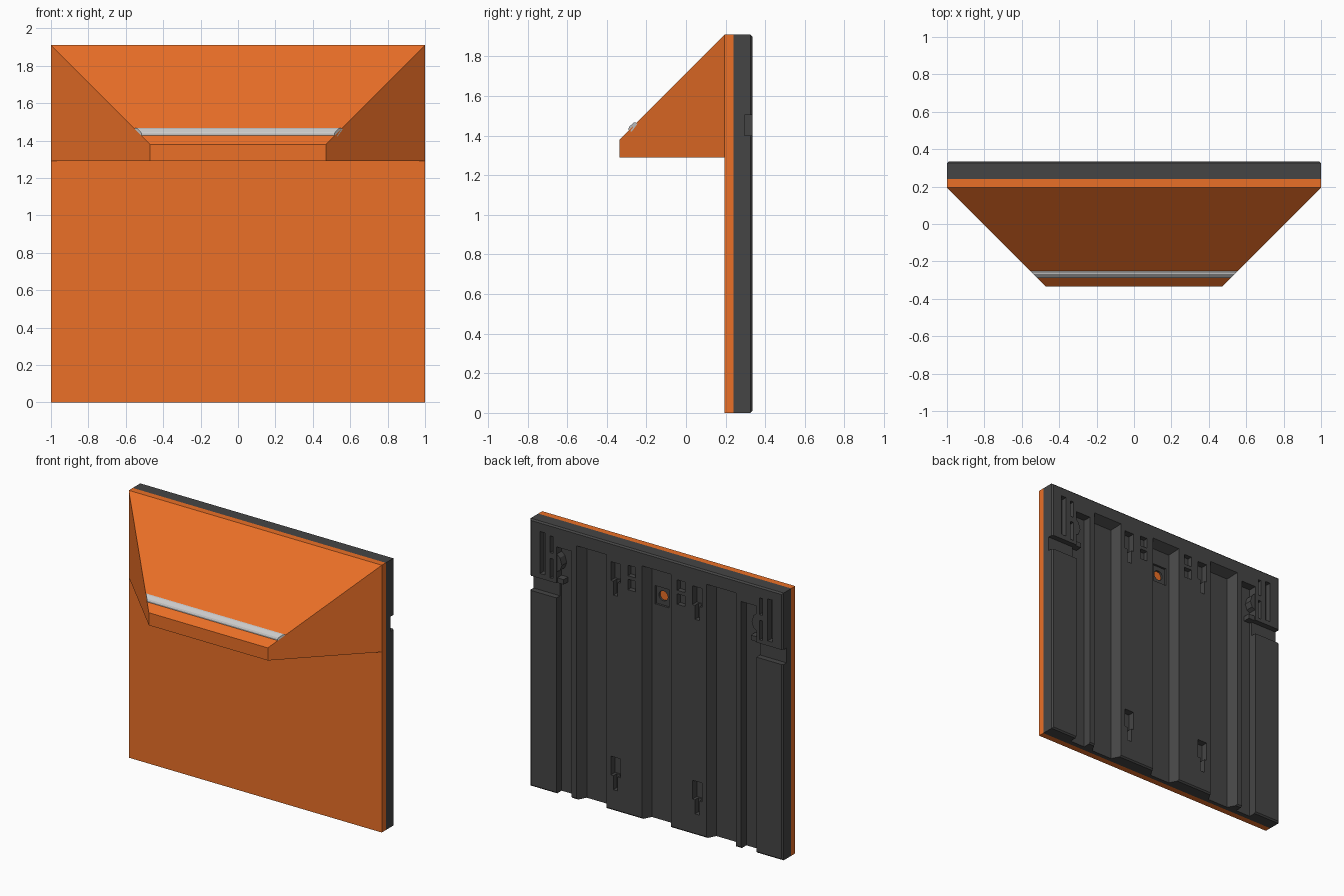
import bpy, bmesh, math
from mathutils import Matrix

if "Cube" in bpy.data.objects:
    bpy.data.objects.remove(bpy.data.objects["Cube"])


def material(name, rgb):
    m = bpy.data.materials.new(name)
    m.diffuse_color = (*rgb, 1)
    m.use_nodes = True
    m.node_tree.nodes["Principled BSDF"].inputs["Base Color"].default_value = m.diffuse_color
    return m


orange = material("orange", (0.83, 0.16, 0.02))
dark = material("dark_grey", (0.06, 0.06, 0.06))


def make(name, bm, mat=None):
    bmesh.ops.recalc_face_normals(bm, faces=bm.faces[:])
    me = bpy.data.meshes.new(name)
    bm.to_mesh(me)
    bm.free()
    ob = bpy.data.objects.new(name, me)
    bpy.context.collection.objects.link(ob)
    if mat:
        me.materials.append(mat)
    return ob


def loft(name, rings, mat=None):
    """Join equal-length rings of points into a closed solid."""
    bm = bmesh.new()
    vs = [[bm.verts.new(p) for p in r] for r in rings]
    n = len(rings[0])
    bm.faces.new(vs[0])
    bm.faces.new(vs[-1])
    for a, b in zip(vs, vs[1:]):
        for i in range(n):
            j = (i + 1) % n
            bm.faces.new((a[i], a[j], b[j], b[i]))
    return make(name, bm, mat)


def rect(x0, x1, z0, z1, y):
    return [(x0, y, z0), (x1, y, z0), (x1, y, z1), (x0, y, z1)]


def box(name, x0, x1, y0, y1, z0, z1, mat=None):
    return loft(name, [rect(x0, x1, z0, z1, y0), rect(x0, x1, z0, z1, y1)], mat)


FRONT, PANEL, JOIN, BACK, TOP = -0.335, 0.195, 0.24, 0.335, 1.91

# Front panel
box("front_panel", -1, 1, PANEL, JOIN, 0, TOP, orange)


# Sloped hood: its ends follow 45 degree planes
def half_width(y):
    return 0.47 + (y - FRONT)


def hood_section(profile, name, mat=None):
    return loft(name, [[(s * half_width(y), y, z) for y, z in profile]
                       for s in (-1, 1)], mat)


hood_section([(FRONT, 1.29), (PANEL, 1.29), (PANEL, TOP), (FRONT, 1.38)], "hood", orange)

# Grey rounded bar lying across the slope
hood_section([(-0.275, 1.42), (-0.289, 1.427), (-0.29, 1.437), (-0.285, 1.447),
              (-0.266, 1.465), (-0.256, 1.467), (-0.245, 1.46)], "slope_bar")

# Back plate with chamfered rim
c = 0.01
back = loft("back_plate", [rect(-1, 1, 0, TOP, JOIN), rect(-1, 1, 0, TOP, BACK - c),
                           rect(-1 + c, 1 - c, c, TOP - c, BACK)], dark)
cutters = []


def recess(x0, x1, z0, z1, floor, slope=0.0, open_bottom=False):
    """Pocket in the back plate, with sloping sides if slope is given."""
    out = 0.02
    k = slope * (1 + out / (BACK - floor)) if slope else 0
    zb = z0 - 0.05 if open_bottom else z0
    zi = zb if open_bottom else z0 + slope
    o = k - slope
    cutters.append(loft("cutter", [
        rect(x0 + slope, x1 - slope, zi, z1 - slope, floor),
        rect(x0 - o, x1 + o, zb if open_bottom else zb - o, z1 + o, BACK + out)]))


# Centre channel with screw pocket and through hole
recess(-0.115, 0.115, 0, 1.81, 0.27, 0.035, True)
recess(-0.055, 0.055, 1.53, 1.66, 0.255)
bm = bmesh.new()
bmesh.ops.create_cone(bm, cap_ends=True, segments=20, radius1=0.035, radius2=0.035, depth=0.08,
                      matrix=Matrix.Translation((0, 0.27, 1.595)) @ Matrix.Rotation(math.pi / 2, 4, 'X'))
cutters.append(make("cutter", bm))

for s in (-1, 1):
    def side(x0, x1, *rest):
        a, b = sorted((s * x0, s * x1))
        recess(a, b, *rest)

    # Wide and narrow vertical channels
    side(0.395, 0.63, 0, 1.815, 0.27, 0.035, True)
    side(0.67, 0.79, 0, 1.765, 0.275, 0.0, True)
    # Sideways groove under the corner plate
    side(0.78, 1.05, 1.40, 1.505, 0.295)
    # Corner slots
    side(0.88, 0.92, 1.54, 1.84, 0.29)
    side(0.815, 0.84, 1.71, 1.83, 0.30)
    side(0.815, 0.84, 1.53, 1.67, 0.30)
    # Keyholes
    for z in (0.15, 1.54):
        side(0.285, 0.36, z + 0.10, z + 0.235, 0.285)
        side(0.305, 0.34, z, z + 0.12, 0.295)
    # Split small pockets
    side(0.165, 0.225, 1.71, 1.785, 0.30)
    side(0.165, 0.225, 1.61, 1.685, 0.30)

for cut in cutters:
    cut.hide_render = True
    mod = back.modifiers.new("cut", 'BOOLEAN')
    mod.operation = 'DIFFERENCE'
    mod.solver = 'EXACT'
    mod.object = cut

# Bake the cuts and drop the helpers
bpy.context.view_layer.update()
dg = bpy.context.evaluated_depsgraph_get()
baked = bpy.data.meshes.new_from_object(back.evaluated_get(dg))
back.modifiers.clear()
back.data = baked
baked.materials.clear()
baked.materials.append(dark)
for p in baked.polygons:
    p.material_index = 0
for cut in cutters:
    bpy.data.objects.remove(cut)

# Hook tabs reaching from the corner plates into the narrow channels
for s in (-1, 1):
    hook = [(0.80, 1.72), (0.765, 1.69), (0.75, 1.64), (0.765, 1.60), (0.80, 1.58)]
    loft("corner_hook", [[(s * x, y, z) for x, z in hook] for y in (0.265, 0.33)], dark)
    # Lower lip of the corner plate
    a, b = sorted((s * 0.74, s * 0.80))
    box("corner_lip", a, b, 0.265, 0.325, 1.505, 1.54, dark)
